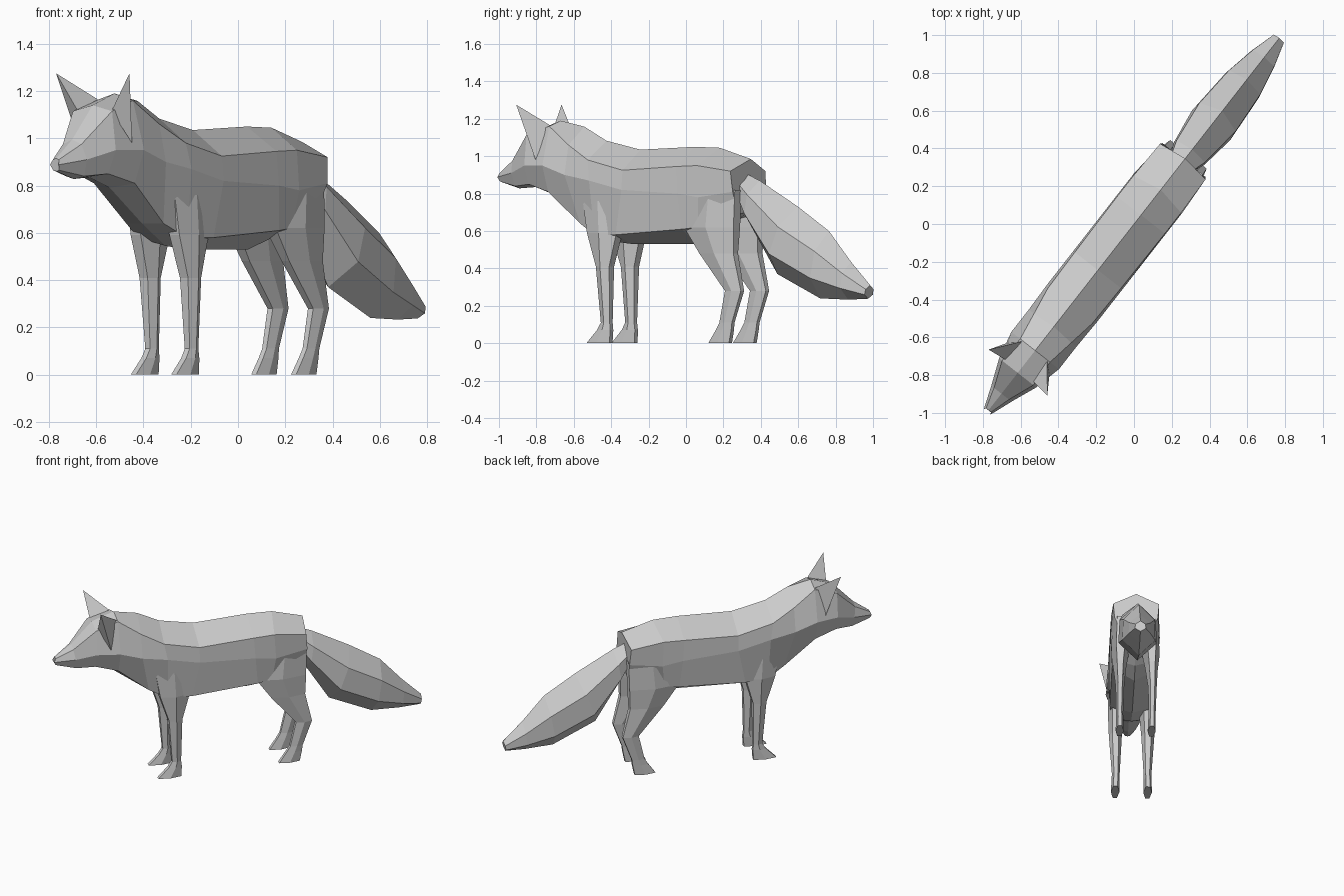
import bpy, bmesh, math

if "Cube" in bpy.data.objects:
    bpy.data.objects.remove(bpy.data.objects["Cube"], do_unlink=True)

HEADING = math.radians(-38)  # the animal stands diagonally

grey = bpy.data.materials.new("plain grey")
grey.use_nodes = True
grey.diffuse_color = (0.6, 0.6, 0.6, 1)
grey.node_tree.nodes["Principled BSDF"].inputs["Base Color"].default_value = (0.6, 0.6, 0.6, 1)


def finish(name, bm, mirror=False):
    """Turn a bmesh into a flat shaded object facing the heading."""
    bmesh.ops.recalc_face_normals(bm, faces=bm.faces)
    mesh = bpy.data.meshes.new(name)
    bm.to_mesh(mesh)
    bm.free()
    mesh.materials.append(grey)
    obj = bpy.data.objects.new(name, mesh)
    bpy.context.scene.collection.objects.link(obj)
    obj.rotation_euler.z = HEADING
    if mirror:
        obj.modifiers.new("Mirror", "MIRROR")
    return obj


def loft(name, rings, mirror=False):
    """Skin a list of equal rings and cap both ends."""
    bm = bmesh.new()
    loops = [[bm.verts.new(p) for p in ring] for ring in rings]
    n = len(loops[0])
    for a, b in zip(loops, loops[1:]):
        for i in range(n):
            j = (i + 1) % n
            bm.faces.new((a[i], a[j], b[j], b[i]))
    bm.faces.new(loops[0])
    bm.faces.new(loops[-1])
    return finish(name, bm, mirror)


def symmetric(half):
    """Close a half section, whose first and last points lie on the midline."""
    return half + [(-x, y, z) for x, y, z in half[-2:0:-1]]


def body_ring(ridge, shoulder, flank, lower, keel):
    """Section from (y, z) midline points and (x, y, z) side points."""
    return symmetric([(0, *ridge), shoulder, flank, lower, (0, *keel)])


# Body, neck and head in one skin from rump to nose
body = [
    body_ring((.44, .985), (.153, .42, .92), (.145, .43, .81), (.09, .42, .69), (.42, .70)),
    body_ring((.23, 1.045), (.16, .20, .95), (.165, .21, .78), (.14, .19, .62), (.20, .57)),
    body_ring((.06, 1.05), (.16, .06, .945), (.165, .07, .80), (.15, .09, .61), (.07, .53)),
    body_ring((-.31, 1.035), (.155, -.31, .925), (.165, -.31, .82), (.15, -.36, .58), (-.36, .53)),
    body_ring((-.54, 1.083), (.15, -.55, .98), (.165, -.53, .87), (.13, -.52, .58), (-.50, .545)),
    body_ring((-.69, 1.158), (.125, -.70, 1.06), (.16, -.70, .90), (.10, -.64, .64), (-.66, .64)),
    body_ring((-.85, 1.19), (.10, -.85, 1.16), (.16, -.85, .95), (.11, -.85, .81), (-.88, .79)),
    body_ring((-1.0, 1.14), (.105, -1.0, 1.115), (.125, -1.0, .95), (.085, -1.0, .85), (-1.02, .835)),
    body_ring((-1.14, .995), (.05, -1.14, .975), (.072, -1.13, .91), (.05, -1.12, .84), (-1.13, .828)),
    body_ring((-1.25, .915), (.016, -1.252, .91), (.023, -1.262, .888), (.016, -1.25, .865), (-1.245, .86)),
]
loft("body_and_head", body)

# Tail: (half width, top y, top z, bottom y, bottom z)
tail = []
for w, ty, tz, by, bz in [
    (.07, .40, .91, .40, .74),
    (.10, .50, .87, .46, .62),
    (.128, .76, .73, .62, .37),
    (.11, .97, .60, .91, .24),
    (.075, 1.12, .435, 1.10, .233),
    (.036, 1.25, .31, 1.235, .238),
]:
    def at(x, f):
        return (x, ty + (by - ty) * f, tz + (bz - tz) * f)
    tail.append(symmetric([at(0, 0), at(w * .95, .3), at(w, .7), at(0, 1)]))
loft("tail", tail)


def leg(name, sections):
    """Six sided leg from (height, front, back, inner, outer) sections."""
    rings = []
    for z, front, back, inner, outer in sections:
        mid, cx, hw = (front + back) / 2, (inner + outer) / 2, (outer - inner) / 4
        rings.append([(cx - hw, front, z), (cx + hw, front, z), (outer, mid, z),
                      (cx + hw, back, z), (cx - hw, back, z), (inner, mid, z)])
    return loft(name, rings, mirror=True)


leg("front_legs", [
    (.76, -.60, -.36, .05, .155),
    (.59, -.57, -.37, .05, .158),
    (.41, -.51, -.42, .065, .152),
    (.11, -.485, -.425, .08, .132),
    (.07, -.51, -.42, .08, .134),
    (0, -.58, -.425, .08, .137),
])
leg("hind_legs", [
    (.82, .12, .43, .04, .155),
    (.62, .09, .425, .045, .162),
    (.48, .19, .42, .065, .148),
    (.28, .36, .468, .08, .137),
    (.11, .32, .405, .085, .132),
    (.07, .295, .40, .083, .132),
    (0, .245, .385, .08, .134),
])

# Ears: thin pyramids at the back corners of the head
bm = bmesh.new()
tip, front, rear, low = [bm.verts.new(p) for p in (
    (.197, -.998, 1.275), (.09, -.985, 1.115), (.085, -.855, 1.165), (.142, -.91, .98))]
for tri in ((tip, front, rear), (tip, rear, low), (tip, low, front), (front, low, rear)):
    bm.faces.new(tri)
finish("ears", bm, mirror=True)
